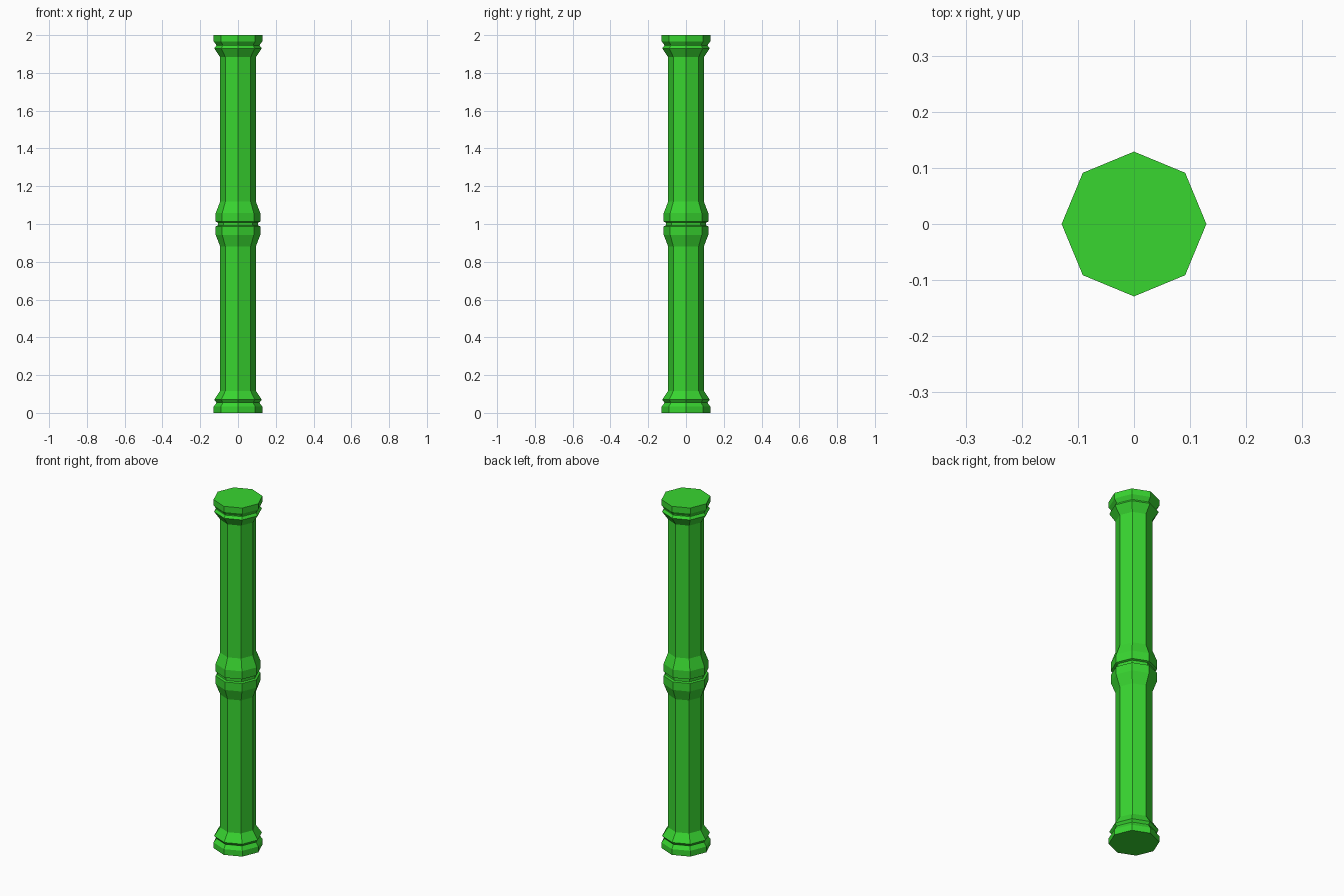
import bpy
import bmesh
import math

cube = bpy.data.objects.get("Cube")
if cube:
    bpy.data.objects.remove(cube, do_unlink=True)

SIDES = 8
GREEN = (0.04, 0.67, 0.03, 1.0)

green = bpy.data.materials.new("bright_green")
green.use_nodes = True
green.diffuse_color = GREEN
green.node_tree.nodes["Principled BSDF"].inputs["Base Color"].default_value = GREEN

# Lower half outline as (radius, height): foot, notch, flare, shaft, middle collar, groove
lower = [
    (0.129, 0.0), (0.129, 0.033), (0.115, 0.052), (0.115, 0.056),
    (0.126, 0.07), (0.094, 0.117),
    (0.094, 0.88), (0.118, 0.942), (0.118, 0.988), (0.107, 0.992),
]
# The upper half mirrors the lower one
outline = lower + [(r, 2 - z) for r, z in reversed(lower)]


def lathe(name, profile, material):
    """Turn an outline into a capped, flat-faced column."""
    bm = bmesh.new()
    rings = []
    for r, z in profile:
        angles = [math.tau * i / SIDES for i in range(SIDES)]
        rings.append([bm.verts.new((r * math.cos(a), r * math.sin(a), z)) for a in angles])
    for low, high in zip(rings, rings[1:]):
        for i in range(SIDES):
            j = (i + 1) % SIDES
            bm.faces.new((low[i], low[j], high[j], high[i]))
    bm.faces.new(rings[0][::-1])
    bm.faces.new(rings[-1])
    mesh = bpy.data.meshes.new(name)
    bm.to_mesh(mesh)
    bm.free()
    mesh.materials.append(material)
    obj = bpy.data.objects.new(name, mesh)
    bpy.context.collection.objects.link(obj)
    return obj


lathe("column", outline, green)
